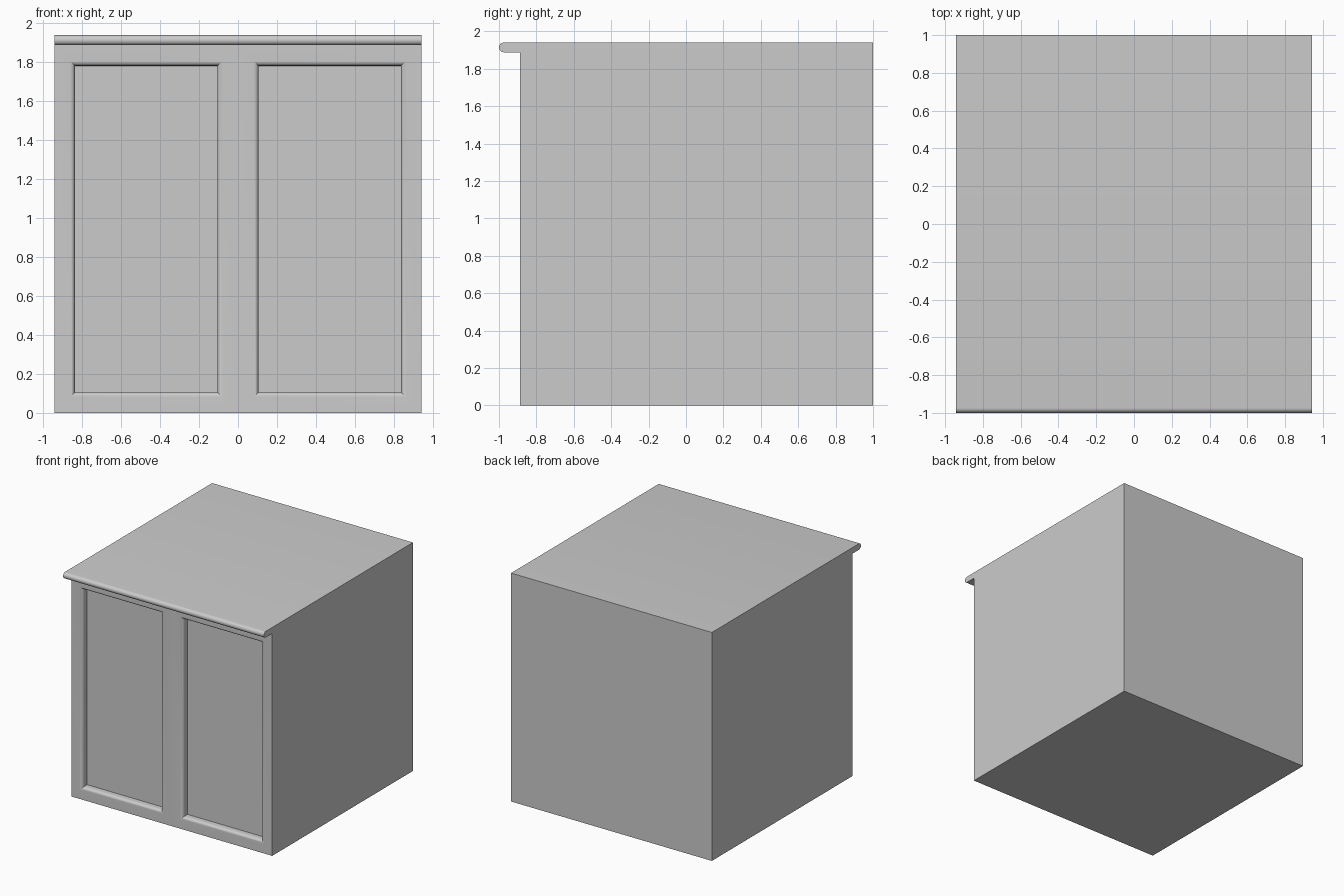
import bpy, bmesh
from math import sin, cos, pi

if "Cube" in bpy.data.objects:
    bpy.data.objects.remove(bpy.data.objects["Cube"])

HALF_W, FRONT, BACK = 0.943, -0.888, 1.0
BODY_H, TOP_H = 1.888, 1.94
LIP, STILE, RECESS, SEGS = 0.025, 0.105, 0.06, 5


def finish(bm, name):
    bmesh.ops.recalc_face_normals(bm, faces=bm.faces[:])
    mesh = bpy.data.meshes.new(name)
    bm.to_mesh(mesh)
    bm.free()
    ob = bpy.data.objects.new(name, mesh)
    bpy.context.collection.objects.link(ob)
    bpy.ops.object.select_all(action='DESELECT')
    ob.select_set(True)
    bpy.context.view_layer.objects.active = ob
    bpy.ops.object.shade_smooth_by_angle(angle=pi / 6)
    return ob


# Cabinet body: a box split down the middle into two door fronts
bm = bmesh.new()
bmesh.ops.create_cube(bm, size=1)
for v in bm.verts:
    v.co = (v.co.x * 2 * HALF_W,
            FRONT if v.co.y < 0 else BACK,
            BODY_H if v.co.z > 0 else 0)
bmesh.ops.bisect_plane(bm, geom=bm.verts[:] + bm.edges[:] + bm.faces[:],
                       plane_co=(0, 0, 0), plane_no=(1, 0, 0))
bm.normal_update()
doors = [f for f in bm.faces if f.normal.y < -0.9]

# Door panels: frame, rounded lip, then a straight step down to the panel
profile = [(0, 0), (STILE - LIP, 0)]
for i in range(1, SEGS + 1):
    a = i / SEGS * pi / 2
    profile.append((STILE - LIP + LIP * sin(a), LIP * (1 - cos(a))))
profile.append((STILE + 0.0005, RECESS))
for (x0, d0), (x1, d1) in zip(profile, profile[1:]):
    bmesh.ops.inset_individual(bm, faces=doors, thickness=x1 - x0,
                               depth=d0 - d1, use_even_offset=True)
    bm.normal_update()
finish(bm, "cabinet_body")

# Worktop: slab with a rounded nose overhanging the doors
r = (TOP_H - BODY_H) / 2
pts = [(BACK, BODY_H), (BACK, TOP_H)]
for i in range(13):
    a = pi / 2 + pi * i / 12
    pts.append((-1 + r + r * cos(a), BODY_H + r + r * sin(a)))
bm = bmesh.new()
end = bm.faces.new([bm.verts.new((-HALF_W, y, z)) for y, z in pts])
new = bmesh.ops.extrude_face_region(bm, geom=[end])["geom"]
bmesh.ops.translate(bm, vec=(2 * HALF_W, 0, 0),
                    verts=[g for g in new if isinstance(g, bmesh.types.BMVert)])
finish(bm, "worktop")
